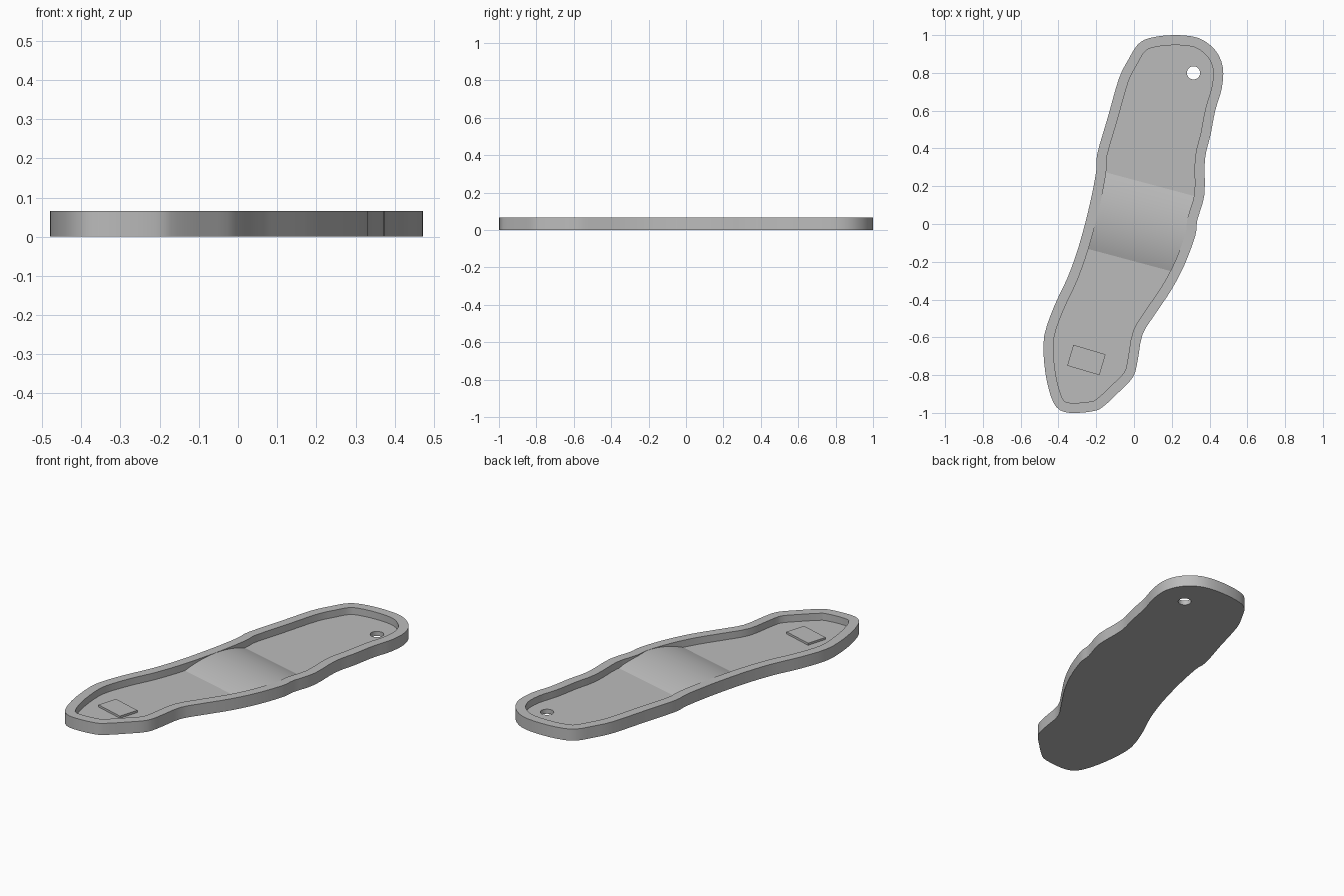
import bpy, bmesh, math
from mathutils import Vector, Matrix

cube = bpy.data.objects.get("Cube")
if cube:
    bpy.data.objects.remove(cube)

HEIGHT, FLOOR, RIM = 0.066, 0.026, 0.053
TILT = math.radians(-15)

grey = bpy.data.materials.new("plain grey")
grey.use_nodes = True
grey.diffuse_color = (0.5, 0.5, 0.5, 1)
grey.node_tree.nodes["Principled BSDF"].inputs["Base Color"].default_value = grey.diffuse_color


def finish(bm, name, smooth=True):
    bmesh.ops.recalc_face_normals(bm, faces=bm.faces)
    mesh = bpy.data.meshes.new(name)
    bm.to_mesh(mesh)
    bm.free()
    mesh.materials.append(grey)
    obj = bpy.data.objects.new(name, mesh)
    bpy.context.collection.objects.link(obj)
    if smooth:
        bpy.ops.object.select_all(action='DESELECT')
        bpy.context.view_layer.objects.active = obj
        obj.select_set(True)
        bpy.ops.object.shade_smooth_by_angle(angle=math.radians(30))
    return obj


def smooth_loop(points, steps):
    """Closed Catmull-Rom curve through the points."""
    pts, out = [Vector(p) for p in points], []
    n = len(pts)
    for i in range(n):
        a, b, c, d = (pts[(i + k) % n] for k in (-1, 0, 1, 2))
        for s in range(steps):
            t = s / steps
            out.append(0.5 * (2 * b + (c - a) * t + (2 * a - 5 * b + 4 * c - d) * t ** 2
                              + (3 * b - a - 3 * c + d) * t ** 3))
    return out


def inset(loop, dist):
    """Clockwise loop moved inward along its averaged normals."""
    out = []
    for i, p in enumerate(loop):
        t = (loop[(i + 1) % len(loop)] - loop[i - 1]).normalized()
        out.append(p + Vector((t.y, -t.x)) * dist)
    return out


# Sole-like outline, clockwise from the back end
outline = [(.21, 1), (.34, .985), (.43, .92), (.47, .83), (.465, .72), (.43, .6),
           (.405, .47), (.375, .34), (.373, .155), (.335, .02), (.325, -.06), (.27, -.21),
           (.2, -.345), (.11, -.48), (.045, -.585), (.02, -.72), (-.005, -.81),
           (-.08, -.89), (-.155, -.96), (-.21, -.99), (-.34, -1), (-.41, -.97),
           (-.45, -.88), (-.475, -.74), (-.475, -.59), (-.42, -.43), (-.35, -.28),
           (-.29, -.11), (-.235, .1), (-.2, .28), (-.195, .37), (-.14, .56),
           (-.08, .77), (-.03, .87), (.02, .95), (.085, .985)]
outer = smooth_loop(outline, 3)
inner = inset(outer, RIM)

# Tray: outer wall, flat rim, inner wall and recessed floor
bm = bmesh.new()
rings = [[bm.verts.new((p.x, p.y, z)) for p in loop]
         for loop, z in ((outer, 0), (outer, HEIGHT), (inner, HEIGHT), (inner, FLOOR))]
n = len(outer)
for low, high in zip(rings, rings[1:]):
    for i in range(n):
        j = (i + 1) % n
        bm.faces.new((low[i], low[j], high[j], high[i]))
bm.faces.new(rings[0])
bm.faces.new(rings[-1])
tray = finish(bm, "tray", smooth=False)

# Round hole through the floor
bm = bmesh.new()
bmesh.ops.create_cone(bm, cap_ends=True, segments=32, radius1=.035, radius2=.035, depth=.2,
                      matrix=Matrix.Translation((.315, .8, 0)))
cutter = finish(bm, "hole_cutter", smooth=False)
cutter.hide_render = True
cut = tray.modifiers.new("hole", 'BOOLEAN')
cut.operation, cut.object, cut.solver = 'DIFFERENCE', cutter, 'EXACT'
bpy.ops.object.select_all(action='DESELECT')
bpy.context.view_layer.objects.active = tray
tray.select_set(True)
bpy.ops.object.modifier_apply(modifier=cut.name)
bpy.data.objects.remove(cutter)
bpy.ops.object.shade_smooth_by_angle(angle=math.radians(30))

# Arched support across the middle, its ends buried in the rim
half, rise, steps = .208, .039, 24
radius = (half ** 2 + rise ** 2) / (2 * rise)
place = Matrix.Translation((.03, .01, FLOOR)) @ Matrix.Rotation(TILT, 4, 'Z')
bm = bmesh.new()
ends = []
for x in (-.25, .25):
    row = []
    for i in range(steps + 1):
        y = half * (2 * i / steps - 1)
        z = math.sqrt(radius ** 2 - y ** 2) - radius + rise
        row.append(bm.verts.new(place @ Vector((x, y, z))))
    bm.faces.new(row)
    ends.append(row)
for i in range(-1, steps):
    bm.faces.new((ends[0][i], ends[0][i + 1], ends[1][i + 1], ends[1][i]))
finish(bm, "arch_support")

# Small raised plate at the front end
bm = bmesh.new()
bmesh.ops.create_cube(bm, size=1, matrix=Matrix.Translation((-.252, -.72, FLOOR + .004))
                      @ Matrix.Rotation(math.radians(-16.5), 4, 'Z')
                      @ Matrix.Diagonal((.178, .115, .016, 1)))
finish(bm, "raised_plate", smooth=False)
